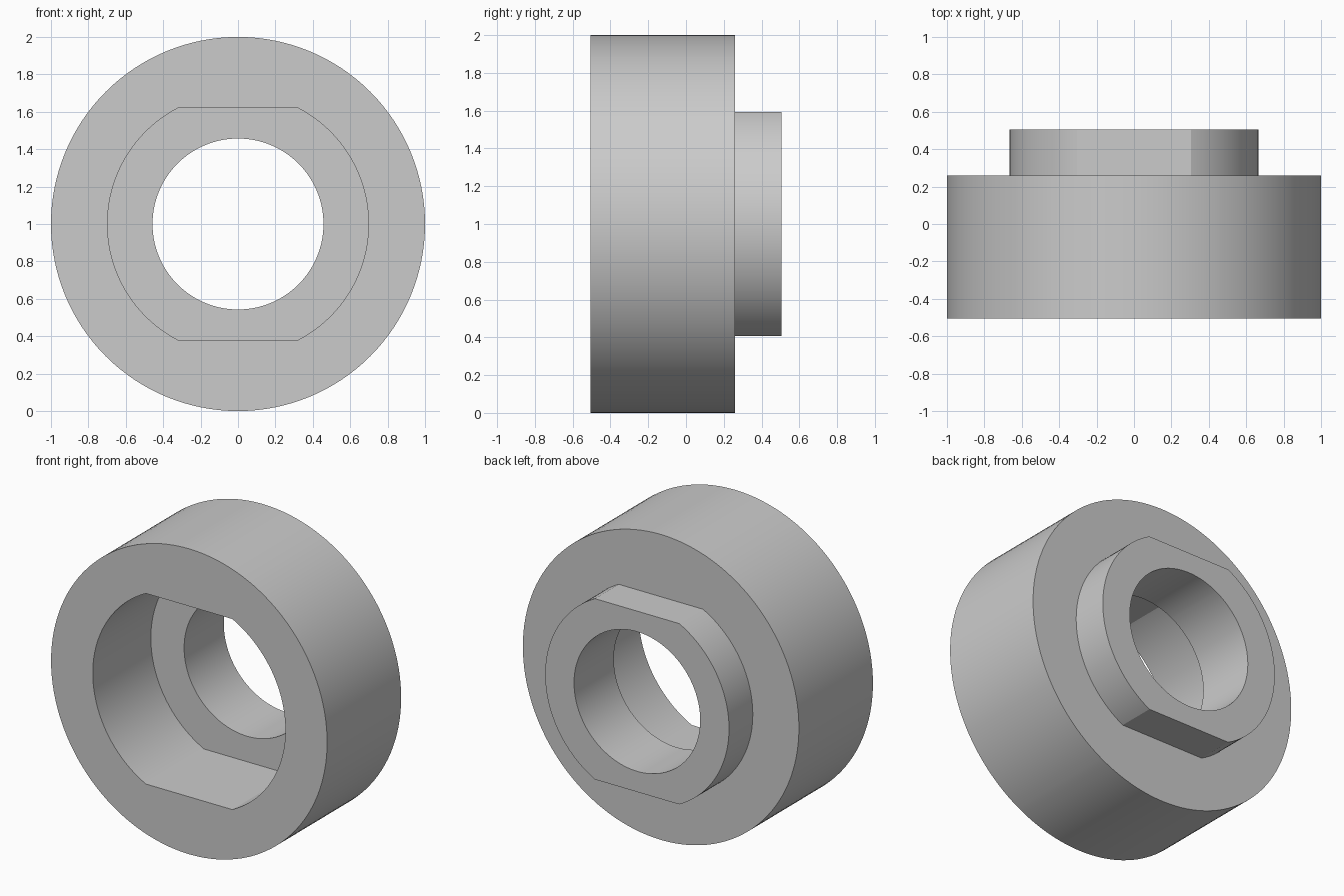
import bpy
import bmesh
from math import asin, cos, pi, sin

cube = bpy.data.objects.get("Cube")
if cube:
    bpy.data.objects.remove(cube, do_unlink=True)

SEGMENTS = 128
OUTER, BORE = 1.0, 0.457             # plain round radii
POCKET, POCKET_FLAT = 0.698, 0.624   # socket radius and half height between its flats
BOSS, BOSS_FLAT = 0.666, 0.592       # boss radius and half height between its flats
FRONT, FLOOR, SHOULDER, BACK = -0.506, 0.095, 0.26, 0.506

# Evenly spaced angles plus the exact corners of both pairs of flats
angles = {2 * pi * i / SEGMENTS for i in range(SEGMENTS)}
for corner in (asin(POCKET_FLAT / POCKET), asin(BOSS_FLAT / BOSS)):
    angles |= {corner, pi - corner, pi + corner, 2 * pi - corner}
angles = sorted(angles)


def ring(bm, radius, y, flat=None):
    """Circle about the y axis, optionally cut flat at top and bottom."""
    limit = flat or radius
    return [bm.verts.new((radius * cos(a), y,
                          1 + max(-limit, min(limit, radius * sin(a)))))
            for a in angles]


# Collar with front socket, through bore and rear boss, as one closed shell
bm = bmesh.new()
rings = [
    ring(bm, OUTER, FRONT),
    ring(bm, OUTER, SHOULDER),
    ring(bm, BOSS, SHOULDER, BOSS_FLAT),
    ring(bm, BOSS, BACK, BOSS_FLAT),
    ring(bm, BORE, BACK),
    ring(bm, BORE, FLOOR),
    ring(bm, POCKET, FLOOR, POCKET_FLAT),
    ring(bm, POCKET, FRONT, POCKET_FLAT),
]
count = len(angles)
for a, b in zip(rings, rings[1:] + rings[:1]):
    for i in range(count):
        j = (i + 1) % count
        bm.faces.new((a[i], a[j], b[j], b[i]))
bmesh.ops.recalc_face_normals(bm, faces=bm.faces)

mesh = bpy.data.meshes.new("socket_collar")
bm.to_mesh(mesh)
bm.free()
collar = bpy.data.objects.new("socket_collar", mesh)
bpy.context.collection.objects.link(collar)

# Plain grey finish
grey = bpy.data.materials.new("light_grey")
grey.use_nodes = True
colour = (0.6, 0.6, 0.6, 1)
grey.diffuse_color = colour
grey.node_tree.nodes["Principled BSDF"].inputs["Base Color"].default_value = colour
mesh.materials.append(grey)

# Smooth walls, crisp rims and flat corners
bpy.ops.object.select_all(action="DESELECT")
collar.select_set(True)
bpy.context.view_layer.objects.active = collar
bpy.ops.object.shade_smooth_by_angle(angle=pi / 12)
